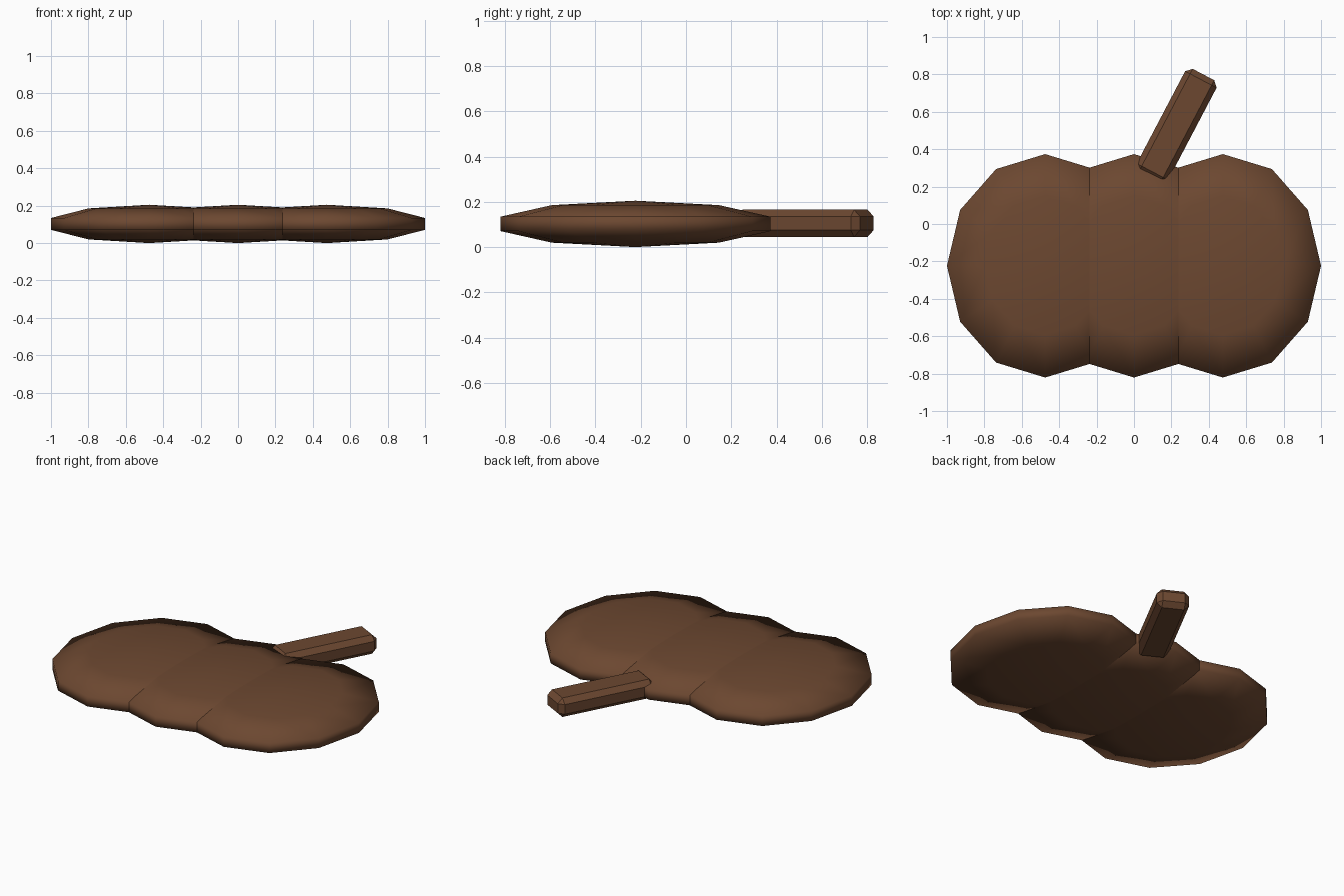
import bpy, bmesh, math
from mathutils import Matrix, Vector

if "Cube" in bpy.data.objects:
    bpy.data.objects.remove(bpy.data.objects["Cube"])

brown = bpy.data.materials.new("brown")
brown.diffuse_color = (0.150, 0.064, 0.030, 1)
brown.use_nodes = True
brown.node_tree.nodes["Principled BSDF"].inputs["Base Color"].default_value = brown.diffuse_color


def add_object(name, bm, smooth):
    mesh = bpy.data.meshes.new(name)
    bmesh.ops.recalc_face_normals(bm, faces=bm.faces)
    for f in bm.faces:
        f.smooth = smooth
    bm.to_mesh(mesh)
    bm.free()
    mesh.materials.append(brown)
    obj = bpy.data.objects.new(name, mesh)
    bpy.context.collection.objects.link(obj)
    return obj


# Three overlapping flattened low-poly lobes
for name, x in (("left_lobe", -0.475), ("middle_lobe", 0.0), ("right_lobe", 0.475)):
    bm = bmesh.new()
    bmesh.ops.create_uvsphere(bm, u_segments=12, v_segments=5, radius=1)
    bmesh.ops.scale(bm, vec=(0.552, 0.628, 0.1025), verts=bm.verts)
    lobe = add_object(name, bm, True)
    lobe.location = (x, -0.2235, 0.1025)

# Slanted stem: a chamfered bar
bm = bmesh.new()
bmesh.ops.create_cube(bm, size=1)
bmesh.ops.scale(bm, vec=(0.19, 0.617, 0.12), verts=bm.verts)
bmesh.ops.bevel(bm, geom=bm.edges[:], offset=0.03, segments=1,
                affect='EDGES', profile=0.5)
stem = add_object("stem", bm, False)
stem.location = (0.228, 0.526, 0.105)
stem.rotation_euler = (0, 0, math.radians(-27.7))
